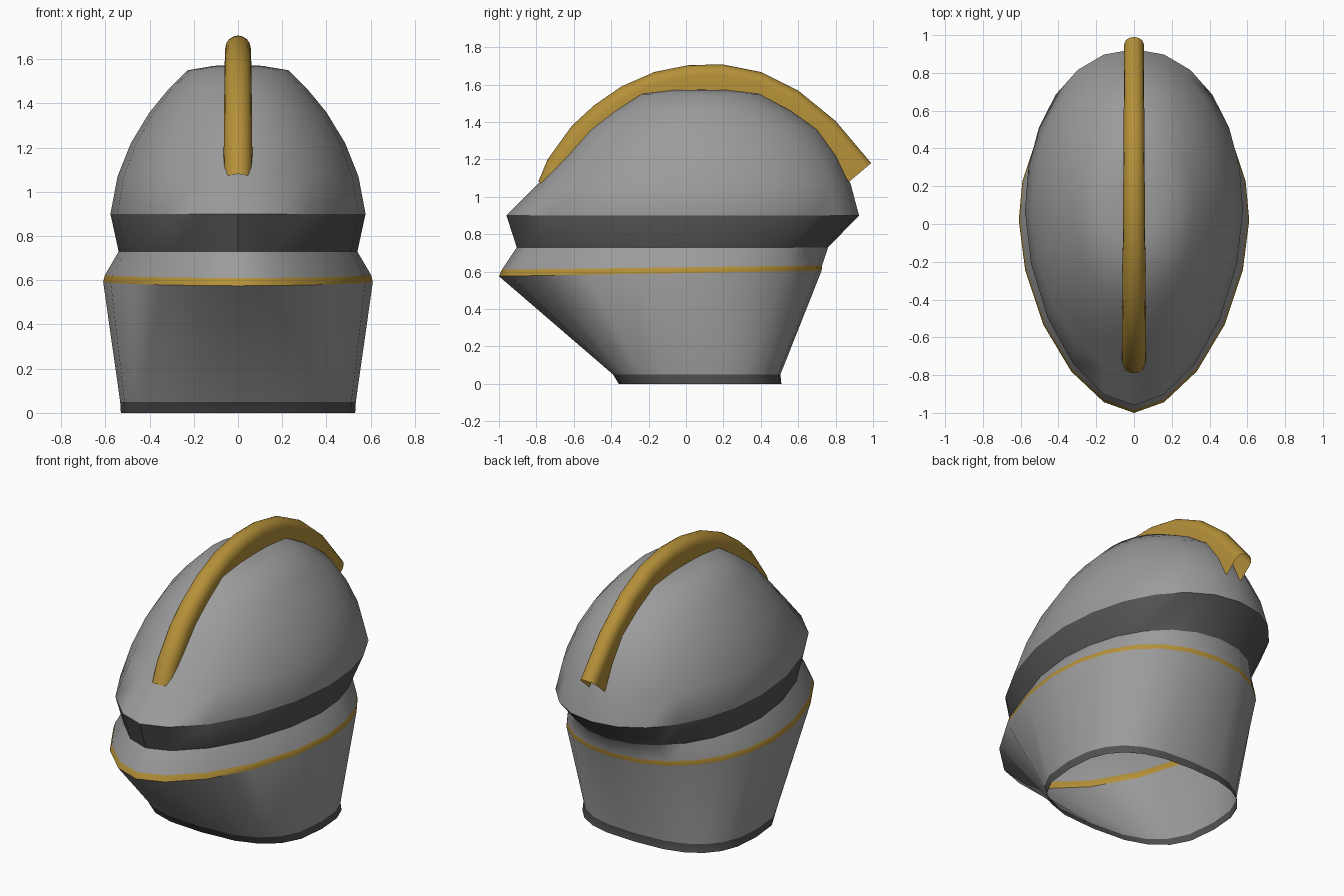
import bpy, bmesh, math
from mathutils import Vector

if "Cube" in bpy.data.objects:
    bpy.data.objects.remove(bpy.data.objects["Cube"])


def material(name, rgb):
    m = bpy.data.materials.new(name)
    m.diffuse_color = (*rgb, 1)
    m.use_nodes = True
    m.node_tree.nodes["Principled BSDF"].inputs["Base Color"].default_value = m.diffuse_color
    return m


STEEL = material("steel gray", (0.33, 0.33, 0.33))
DARK = material("dark gray", (0.085, 0.085, 0.085))
GOLD = material("gold", (0.46, 0.28, 0.04))


def finish(name, bm, mats, angle):
    bmesh.ops.recalc_face_normals(bm, faces=bm.faces)
    mesh = bpy.data.meshes.new(name)
    bm.to_mesh(mesh)
    bm.free()
    for m in mats:
        mesh.materials.append(m)
    ob = bpy.data.objects.new(name, mesh)
    bpy.context.collection.objects.link(ob)
    bpy.ops.object.select_all(action='DESELECT')
    ob.select_set(True)
    bpy.context.view_layer.objects.active = ob
    bpy.ops.object.shade_smooth_by_angle(angle=math.radians(angle))
    return ob


def outline(zf, zb, w, yf, yb, yc, pf, pb):
    """Egg-shaped loop: superellipse exponents pf (front half), pb (back half)."""
    half = [math.radians(18 * i) for i in range(5)]
    half += [math.radians(90 + 15 * i) for i in range(7)]
    pts = []
    for t in half:
        front = t < math.pi / 2
        p = pf if front else pb
        x = w * max(0, math.sin(t)) ** (2 / p)
        k = abs(math.cos(t)) ** (2 / p)
        y = yc + (yf - yc if front else yb - yc) * k
        z = zf + (zb - zf) * (y - yf) / (yb - yf)
        pts.append((x, y, z))
    return pts + [(-x, y, z) for x, y, z in pts[-2:0:-1]]


# Helmet shell: z front, z back, half width, front y, back y, widest y, exponents
rings = [
    (0.00, 0.00, 0.530, -0.36, 0.51, 0.07, 2.7, 2.7),
    (0.05, 0.05, 0.533, -0.39, 0.505, 0.06, 2.7, 2.6),
    (0.575, 0.605, 0.610, -1.00, 0.725, 0.02, 1.75, 2.2),
    (0.61, 0.633, 0.602, -0.985, 0.728, 0.02, 1.75, 2.2),
    (0.73, 0.73, 0.540, -0.905, 0.76, 0.04, 1.75, 2.1),
    (0.90, 0.90, 0.577, -0.96, 0.925, 0.07, 1.8, 2.1),
    (1.07, 1.07, 0.545, -0.79, 0.88, 0.08, 1.9, 2.05),
    (1.22, 1.22, 0.485, -0.645, 0.81, 0.09, 2, 2),
    (1.36, 1.36, 0.400, -0.52, 0.71, 0.09, 2, 2),
    (1.46, 1.46, 0.318, -0.39, 0.57, 0.08, 2, 2),
    (1.55, 1.55, 0.228, -0.25, 0.40, 0.08, 2, 2),
    (1.57, 1.57, 0.110, -0.09, 0.24, 0.08, 2, 2),
]
# Dark base trim, gold rim line and dark brow band; the rest is steel
band_colour = {0: 1, 2: 2, 4: 1}
bm = bmesh.new()
loops = [[bm.verts.new(p) for p in outline(*r)] for r in rings]
n = len(loops[0])
for k in range(len(loops) - 1):
    a, b = loops[k], loops[k + 1]
    for i in range(n):
        j = (i + 1) % n
        bm.faces.new((a[i], a[j], b[j], b[i])).material_index = band_colour.get(k, 0)
apex = bm.verts.new((0, 0.08, 1.575))
for i in range(n):
    bm.faces.new((loops[-1][i], loops[-1][(i + 1) % n], apex))
finish("helmet_shell", bm, [STEEL, DARK, GOLD], 38)

# Crest: rounded channel swept along an arc, open at the back
path = [(-0.79, 1.08), (-0.74, 1.20), (-0.61, 1.38), (-0.49, 1.49), (-0.345, 1.59),
        (-0.17, 1.667), (0.02, 1.705), (0.20, 1.707), (0.40, 1.667), (0.60, 1.568),
        (0.80, 1.405), (0.99, 1.18)]
bm = bmesh.new()
sections = []
last = len(path) - 1
for i, (y, z) in enumerate(path):
    ya, za = path[max(i - 1, 0)]
    yb, zb = path[min(i + 1, last)]
    inward = Vector((0, zb - za, ya - yb)).normalized()
    r = 0.066 - 0.014 * i / last
    depth = min(0.155, 0.07 + 0.03 * i)
    prof = [(r, depth)]
    prof += [(r * math.cos(math.pi * s / 8), r - r * math.sin(math.pi * s / 8)) for s in range(9)]
    prof.append((-r, depth))
    sections.append([bm.verts.new(Vector((x, y, z)) + inward * d) for x, d in prof])
for a, b in zip(sections, sections[1:]):
    for i in range(len(a) - 1):
        bm.faces.new((a[i], a[i + 1], b[i + 1], b[i]))
finish("crest", bm, [GOLD], 40)
